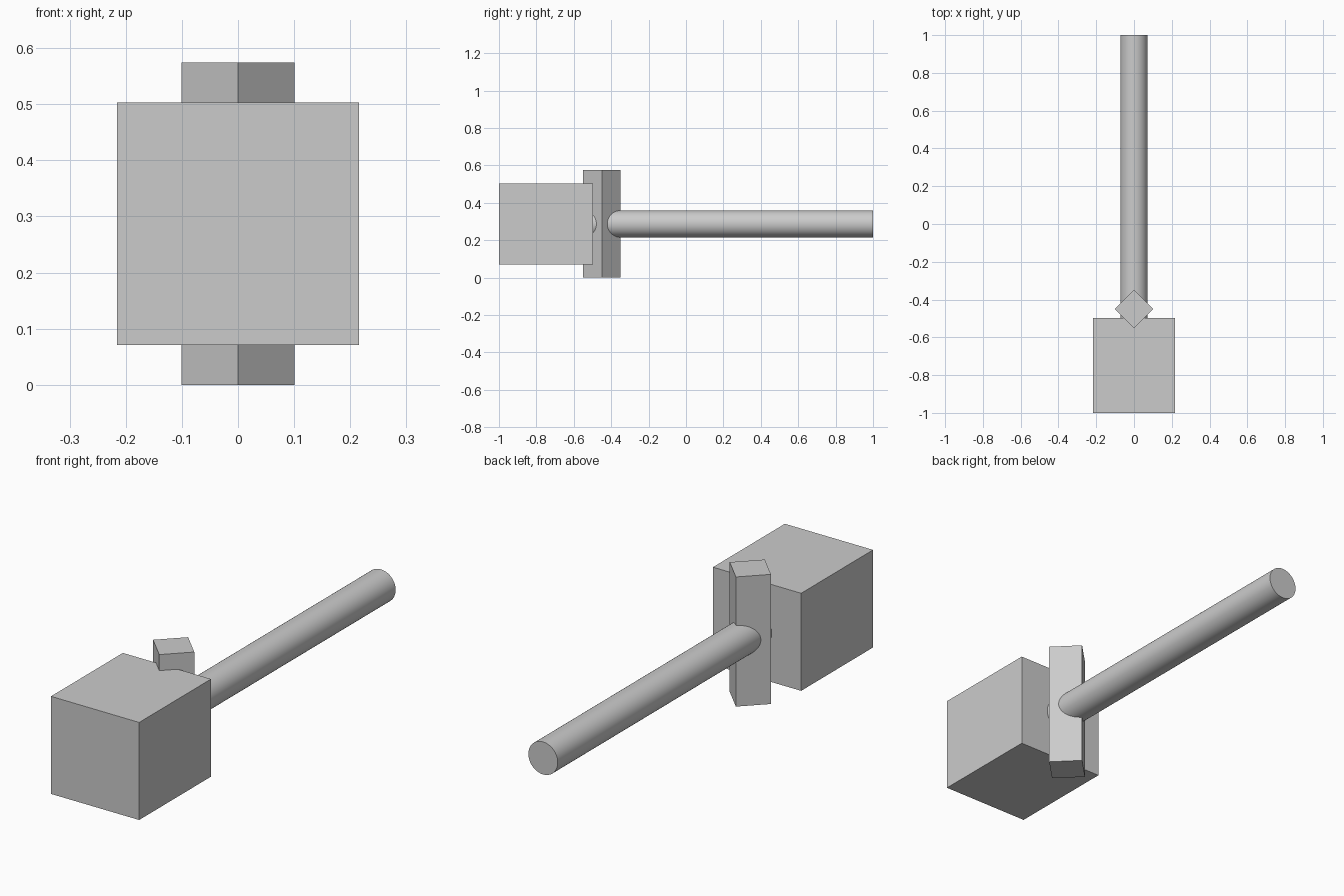
import bpy
import math

cube = bpy.data.objects.get("Cube")
if cube:
    bpy.data.objects.remove(cube, do_unlink=True)

MID_Z = 0.287

# Single plain grey
grey = bpy.data.materials.new("plain_grey")
grey.use_nodes = True
colour = (0.6, 0.6, 0.6, 1)
grey.diffuse_color = colour
grey.node_tree.nodes["Principled BSDF"].inputs["Base Color"].default_value = colour


def finish(name):
    obj = bpy.context.object
    obj.name = name
    obj.data.materials.append(grey)
    return obj


def block(name, centre, size, turn=0):
    bpy.ops.mesh.primitive_cube_add(size=1, location=centre, rotation=(0, 0, turn))
    obj = finish(name)
    obj.scale = size
    return obj


# Large head block
block("head_block", (0, -0.7485, MID_Z), (0.432, 0.503, 0.432))

# Square upright bar turned on its edge, behind the head
side = 0.101 * math.sqrt(2)
block("cross_bar", (0, -0.45, MID_Z), (side, side, 2 * MID_Z), math.radians(45))

# Round handle running through the bar into the head
start, end = -0.51, 1.0
bpy.ops.mesh.primitive_cylinder_add(
    vertices=64, radius=0.072, depth=end - start,
    location=(0, (start + end) / 2, MID_Z), rotation=(math.radians(90), 0, 0))
finish("handle")
bpy.ops.object.shade_smooth_by_angle(angle=math.radians(30))
